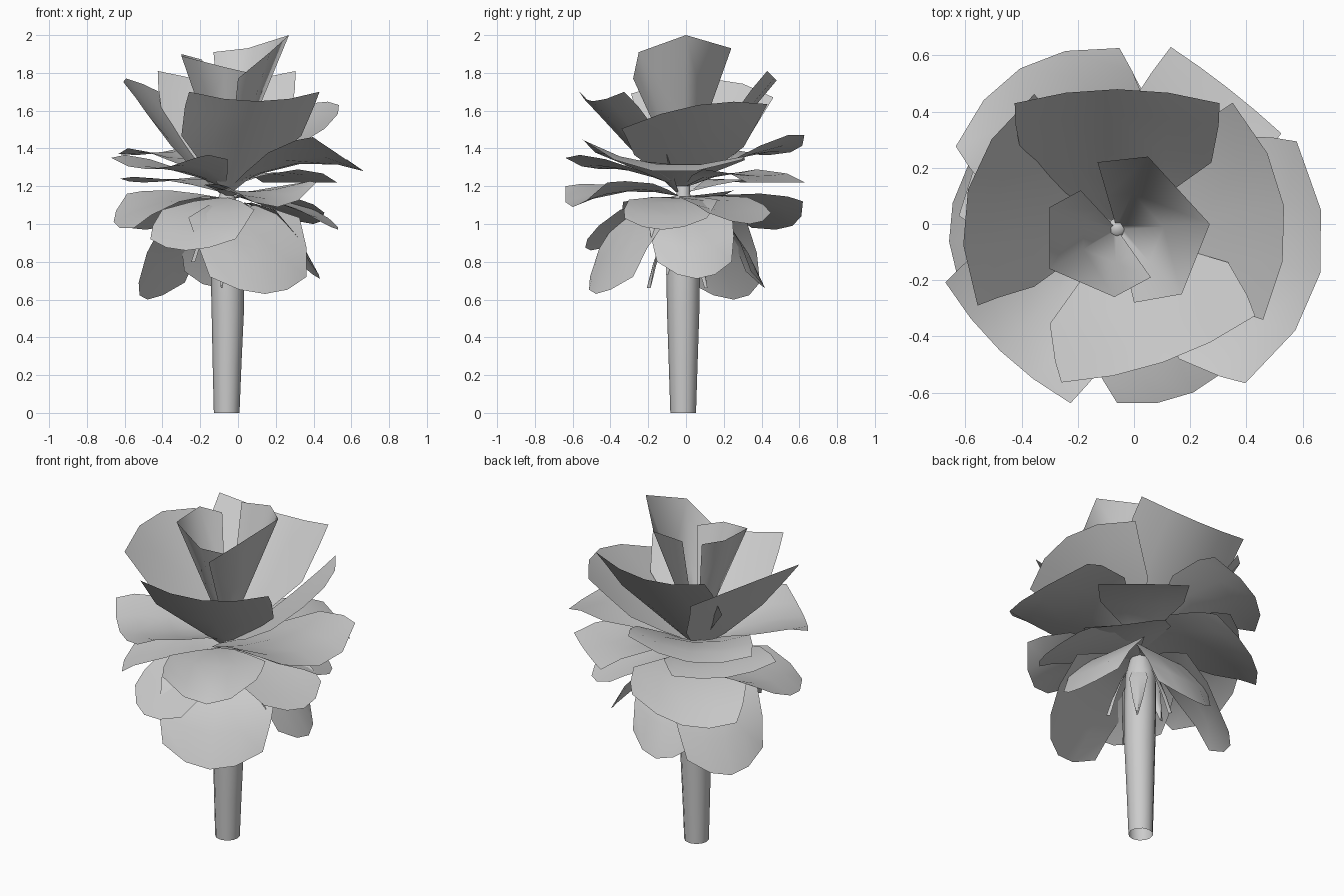
import bpy, math
from mathutils import Vector

if "Cube" in bpy.data.objects:
    bpy.data.objects.remove(bpy.data.objects["Cube"])

grey = bpy.data.materials.new("plain_grey")
grey.use_nodes = True
COLOR = (0.6, 0.6, 0.6, 1)
grey.diffuse_color = COLOR
grey.node_tree.nodes["Principled BSDF"].inputs["Base Color"].default_value = COLOR

CENTRE = Vector((-0.06, -0.02, 0))


def make_object(name, verts, faces):
    mesh = bpy.data.meshes.new(name)
    mesh.from_pydata(verts, [], faces)
    mesh.materials.append(grey)
    mesh.polygons.foreach_set("use_smooth", [True] * len(faces))
    obj = bpy.data.objects.new(name, mesh)
    bpy.context.collection.objects.link(obj)
    return obj


def grid_faces(rows, cols, closed=False):
    span = cols if closed else cols - 1
    return [(r * cols + c, r * cols + (c + 1) % cols,
             (r + 1) * cols + (c + 1) % cols, (r + 1) * cols + c)
            for r in range(rows - 1) for c in range(span)]


# A heart petal is a cone-like sheet from the heart up to its rim
def heart_petal(name, rim):
    root = CENTRE + Vector((0, 0, 1.2))
    steps = (0.06, 0.5, 1)
    verts = [root.lerp(Vector(p), s) for s in steps for p in rim]
    return make_object(name, verts, grid_faces(len(steps), len(rim)))


# A petal fans out from the heart: reach and half width are measured in plan,
# bow pulls the rim corners back, edge and tilt raise the corners,
# cup raises the flanks and waist is the width halfway out
def petal(name, turn, reach, half, bow, tip, edge=0, tilt=0,
          root=1.2, arch=0, rim=1.0, cup=0, waist=0.92):
    a = math.radians(turn)
    out = Vector((math.cos(a), math.sin(a), 0))
    side = Vector((-out.y, out.x, 0))
    verts = []
    profile = ((0, 0.06), (0.2, waist / 2), (0.48, waist),
               (0.8, (waist + rim) / 2 + 0.03), (1, rim))
    for s, width in profile:
        for i in range(5):
            t = i / 2 - 1
            u = 0.03 + (reach - 0.03) * s - bow * t * t * s ** 1.5
            z = root + (tip - root) * s + (arch + cup * t * t) * 4 * s * (1 - s)
            z += (edge * t * t + tilt * t) * s ** 1.5
            p = CENTRE + out * u + side * half * width * t
            verts.append((p.x, p.y, z))
    return make_object(name, verts, grid_faces(len(profile), 5))


# Upright petals around the heart
heart_petal("heart_petal_right", ((-0.13, 0.22, 1.91), (0.05, 0.24, 1.93), (0.27, 0, 2.0),
                                  (0.17, -0.25, 1.91), (0, -0.28, 1.77)))
heart_petal("heart_petal_left", ((-0.19, 0.12, 1.87), (-0.3, 0.06, 1.9), (-0.3, -0.16, 1.89),
                                 (-0.07, -0.26, 1.83), (0.06, -0.19, 1.8)))

# Flaring cup of four petals
petal("cup_petal_back", 90, 0.50, 0.365, 0.05, 1.76, 0.05, cup=0.05)
petal("cup_petal_front", -71, 0.50, 0.365, 0.05, 1.65, 0.05, root=1.17, cup=0.05)
petal("cup_petal_left", 165, 0.55, 0.39, 0.14, 1.77, -0.09, 0.01,
      root=1.16, arch=-0.01, waist=0.7)
petal("cup_petal_right", 8, 0.60, 0.39, 0.13, 1.63, -0.06, 0.065, waist=0.75)

# Wide, nearly level ring
petal("ring_petal_right", -12, 0.74, 0.44, 0.18, 1.28, 0.12, -0.06, arch=0.08)
petal("ring_petal_back_left", 121, 0.67, 0.34, 0.12, 1.38, 0.04, -0.05, arch=0.06, cup=0.04)
petal("ring_petal_front_left", 226, 0.60, 0.31, 0.04, 1.29, 0.06, arch=0.03, cup=0.05)
petal("ring_petal_back_right", 52, 0.64, 0.25, 0.01, 1.22, 0, arch=0.06, cup=0.02)
petal("ring_petal_left", 143, 0.55, 0.30, 0.07, 1.22, 0.02, root=1.17, arch=0.04)
petal("ring_petal_front", -65, 0.64, 0.29, 0.08, 1.09, 0.12, 0.01,
      root=1.15, arch=0.05, rim=0.9)

# Middle ring starting to droop
for name, turn, reach, half, tip, tilt in (
        ("front", 246, 0.53, 0.29, 0.86, 0),
        ("left", 184, 0.60, 0.32, 1.01, -0.09),
        ("right", -10, 0.60, 0.26, 0.97, 0),
        ("back_right", 38, 0.58, 0.25, 1.0, 0),
        ("back", 118, 0.66, 0.34, 0.99, -0.07)):
    petal("middle_petal_" + name, turn, reach, half, 0.09, tip, 0.06, tilt,
          root=1.14, arch=0.05, rim=0.85)

# Lowest hanging petals
for name, turn, reach, half, tip in (
        ("front", -66, 0.50, 0.35, 0.63),
        ("right", 9, 0.50, 0.25, 0.71),
        ("back", 94, 0.44, 0.25, 0.66),
        ("left", 147, 0.50, 0.28, 0.60)):
    petal("hanging_petal_" + name, turn, reach, half, 0.09, tip, 0.09,
          root=1.1, arch=0.13, rim=0.8)

# Small pointed sepals folded back along the stem
for i in range(5):
    petal("sepal_%d" % (i + 1), 45 + 72 * i, 0.19, 0.055, 0.02, 0.66 + 0.07 * (i % 3),
          root=1.08, arch=0.06, rim=0.05)

# Stem: slightly bent tube, open below, closing to a small knob in the heart
SIDES = 12
stem = ((0, 0.068, 0), (0.25, 0.076, 0.002), (0.55, 0.086, 0.006), (0.8, 0.09, 0.004),
        (1.0, 0.085, 0), (1.1, 0.06, 0), (1.16, 0.036, 0), (1.25, 0.036, 0), (1.27, 0.02, 0))
ring = []
for z, radius, shift in stem:
    for k in range(SIDES):
        a = math.tau * k / SIDES
        ring.append((CENTRE.x + shift + radius * math.cos(a),
                     CENTRE.y + 0.005 + radius * math.sin(a), z))
cap = tuple(range(len(ring) - SIDES, len(ring)))
make_object("stem", ring, grid_faces(len(stem), SIDES, True) + [cap])
